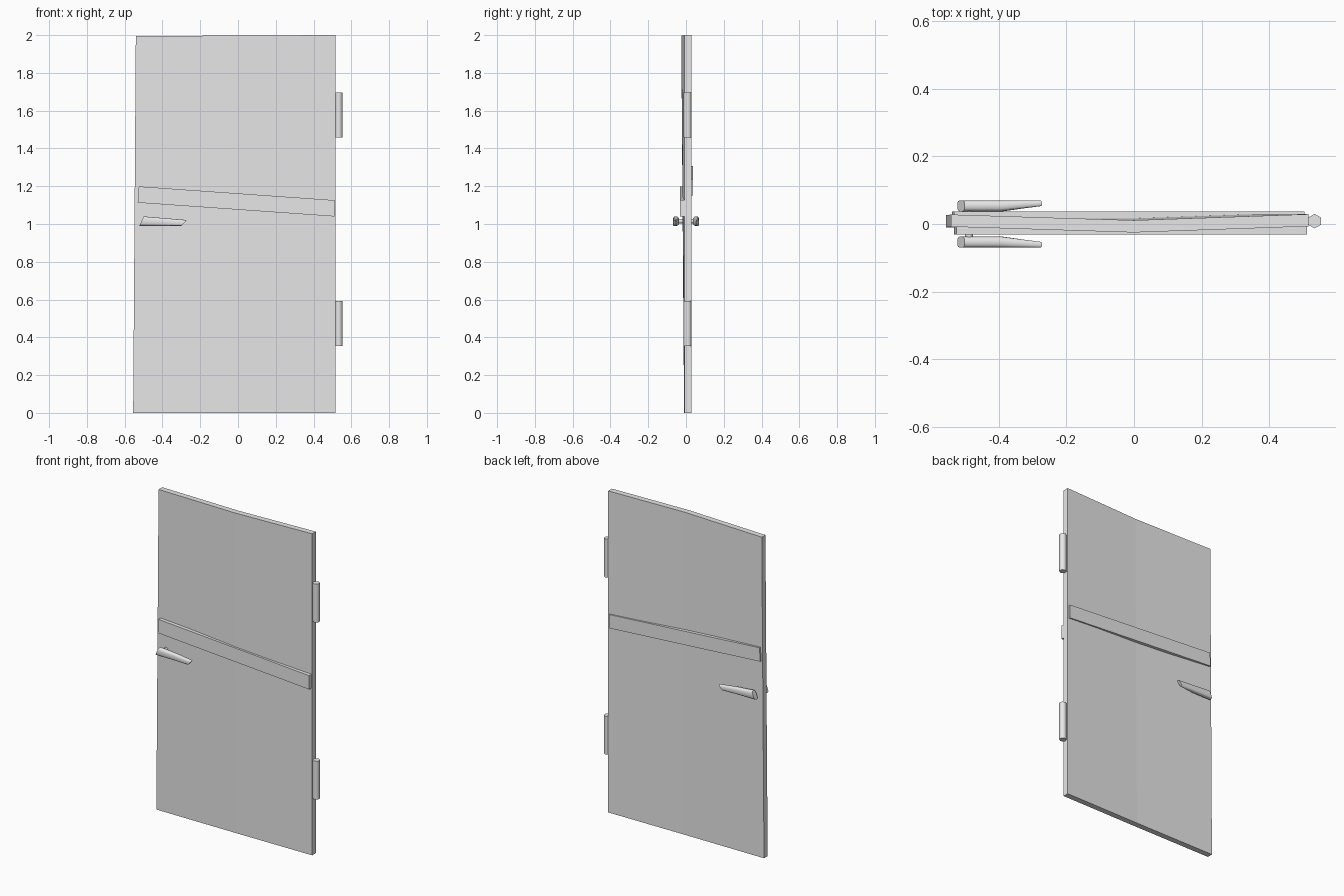
import bpy, bmesh, math
from mathutils import Vector

cube = bpy.data.objects.get("Cube")
if cube:
    bpy.data.objects.remove(cube, do_unlink=True)

grey = bpy.data.materials.new("plain grey")
grey.use_nodes = True
grey.diffuse_color = (0.8, 0.8, 0.8, 1)
grey.node_tree.nodes["Principled BSDF"].inputs["Base Color"].default_value = (0.8, 0.8, 0.8, 1)


def loft(name, rings, smooth=None):
    """Skin a list of equal-length rings and cap both ends."""
    bm = bmesh.new()
    loops = [[bm.verts.new(p) for p in ring] for ring in rings]
    n = len(loops[0])
    for a, b in zip(loops, loops[1:]):
        for i in range(n):
            j = (i + 1) % n
            bm.faces.new((a[i], a[j], b[j], b[i]))
    bm.faces.new(loops[0])
    bm.faces.new(loops[-1])
    bmesh.ops.recalc_face_normals(bm, faces=bm.faces)
    mesh = bpy.data.meshes.new(name)
    bm.to_mesh(mesh)
    bm.free()
    mesh.materials.append(grey)
    obj = bpy.data.objects.new(name, mesh)
    bpy.context.collection.objects.link(obj)
    if smooth:
        bpy.ops.object.select_all(action='DESELECT')
        obj.select_set(True)
        bpy.context.view_layer.objects.active = obj
        bpy.ops.object.shade_smooth_by_angle(angle=math.radians(smooth))
    return obj


# Door panel: three columns, the middle one bowed forward towards the top
def column(x_low, x_top, front_low, front_top, z_top, thick):
    return [(x_low, front_low, 0), (x_low, front_low + thick, 0),
            (x_top, front_top + thick, z_top), (x_top, front_top, z_top)]

loft("door_panel", [
    column(-0.555, -0.541, -0.01, -0.008, 1.994, 0.036),
    column(0, 0, -0.01, -0.025, 1.998, 0.036),
    column(0.515, 0.515, -0.007, -0.007, 2, 0.036)])


# Slanting straps across both faces
def strap(name, x_left, x_right, z_left, z_right, y0, y1, height):
    rings = [[(x - lean, y0, z), (x - lean, y1, z), (x, y1, z + height), (x, y0, z + height)]
             for x, z, lean in ((x_left, z_left, 0.006), (x_right, z_right, 0))]
    loft(name, rings)

strap("front_strap", -0.525, 0.511, 1.113, 1.04, -0.031, 0, 0.086)
strap("back_strap", -0.531, 0.504, 1.222, 1.152, 0.01, 0.037, 0.085)


# Rounded, tapering lever handles with slanted ends
def handle_ring(x, shear, y_in, y_out, z_low, z_high, side):
    pts = []
    for k in range(16):
        a = math.tau * k / 16
        c, s = (math.copysign(abs(v) ** 0.65, v) for v in (math.cos(a), math.sin(a)))
        y = (y_in + y_out) / 2 + c * (y_out - y_in) / 2
        pts.append((x + shear * s, side * y, (z_low + z_high) / 2 + s * (z_high - z_low) / 2))
    return pts

for name, side in (("front_handle", -1), ("back_handle", 1)):
    loft(name, [
        handle_ring(-0.511, 0.011, 0.037, 0.07, 0.99, 1.04, side),
        handle_ring(-0.39, 0, 0.037, 0.07, 0.99, 1.031, side),
        handle_ring(-0.285, 0.014, 0.052, 0.07, 0.99, 1.021, side)], smooth=50)


# Straight prism along an axis, used for the spindle and hinges
def prism(name, start, end, radius, sides, smooth):
    start, end = Vector(start), Vector(end)
    u = Vector((0, 1, 0)) if abs(end.z - start.z) > 0.01 else Vector((1, 0, 0))
    v = (end - start).normalized().cross(u)
    rings = [[p + radius * (math.cos(a) * u + math.sin(a) * v)
              for a in (math.tau * k / sides for k in range(sides))] for p in (start, end)]
    loft(name, rings, smooth)

prism("handle_spindle", (-0.487, -0.05, 1.015), (-0.487, 0.05, 1.015), 0.012, 10, 45)

for name, z in (("lower_hinge", 0.355), ("upper_hinge", 1.457)):
    prism(name, (0.5335, 0.0085, z), (0.5335, 0.0085, z + 0.238), 0.0215, 6, 65)
